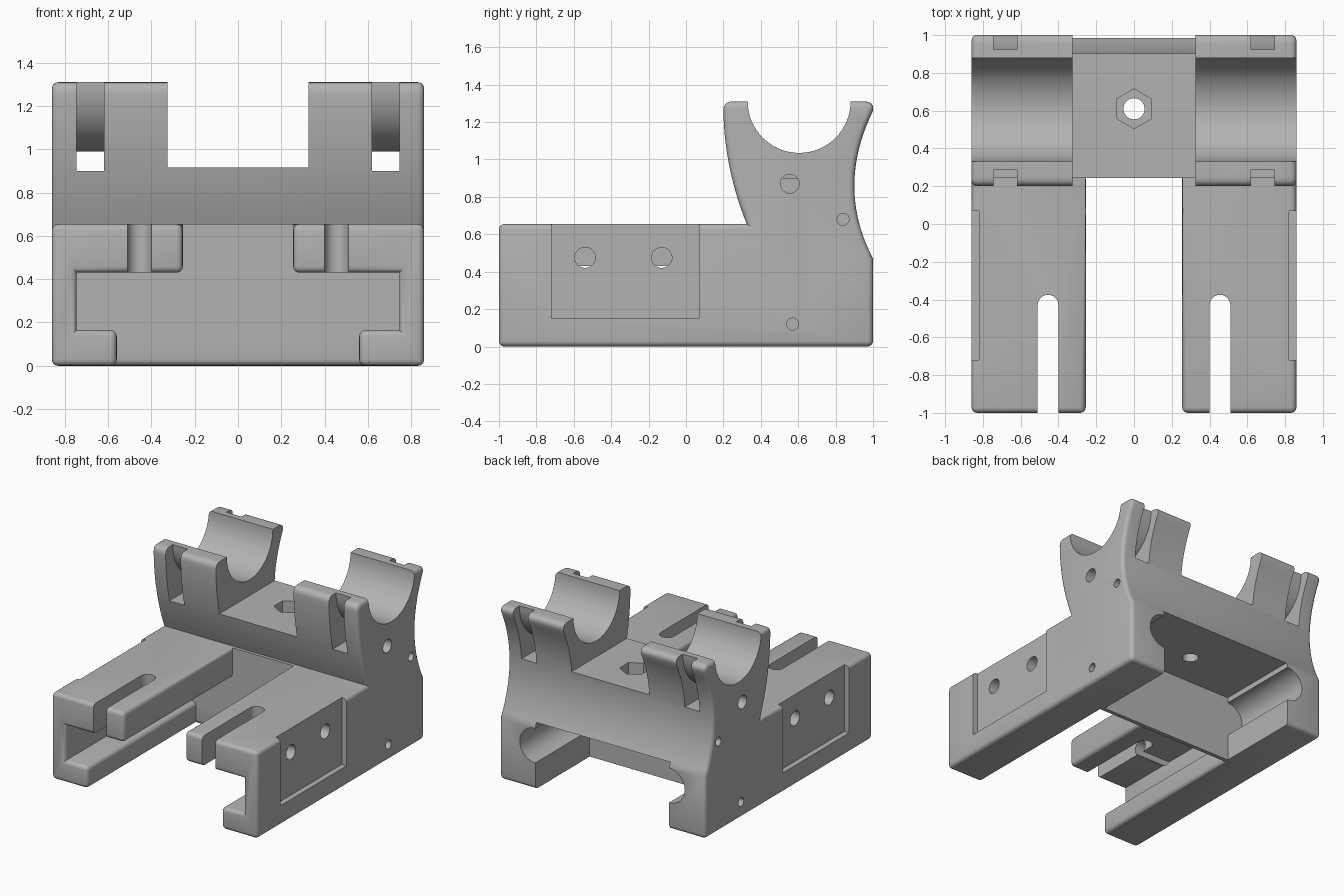
import bpy, bmesh, math
from mathutils import Vector

if "Cube" in bpy.data.objects:
    bpy.data.objects.remove(bpy.data.objects["Cube"])

grey = bpy.data.materials.new("plain grey")
grey.diffuse_color = (0.45, 0.45, 0.45, 1)
grey.use_nodes = True
grey.node_tree.nodes["Principled BSDF"].inputs["Base Color"].default_value = grey.diffuse_color


def prism(name, pts, axis, a, b):
    """Extrude a 2D outline along an axis; outline is (y,z), (x,z) or (x,y)."""
    def place(p, d):
        return {"x": (d, p[0], p[1]), "y": (p[0], d, p[1]), "z": (p[0], p[1], d)}[axis]
    bm = bmesh.new()
    lo = [bm.verts.new(place(p, a)) for p in pts]
    hi = [bm.verts.new(place(p, b)) for p in pts]
    n = len(pts)
    bm.faces.new(lo)
    bm.faces.new(hi[::-1])
    for i in range(n):
        bm.faces.new((lo[i], hi[i], hi[(i + 1) % n], lo[(i + 1) % n]))
    bmesh.ops.recalc_face_normals(bm, faces=bm.faces)
    me = bpy.data.meshes.new(name)
    bm.to_mesh(me)
    bm.free()
    ob = bpy.data.objects.new(name, me)
    bpy.context.collection.objects.link(ob)
    return ob


def rect(u0, u1, v0, v1):
    return [(u0, v0), (u1, v0), (u1, v1), (u0, v1)]


def circle(u, v, r, n=32, turn=0.0):
    return [(u + r * math.cos(turn + math.tau * i / n),
             v + r * math.sin(turn + math.tau * i / n)) for i in range(n)]


def curve(p, c, q, n):
    """Quadratic curve from p to q, bent toward c."""
    return [tuple((1 - t) ** 2 * p[k] + 2 * t * (1 - t) * c[k] + t * t * q[k] for k in (0, 1))
            for t in (i / n for i in range(n + 1))]


def boolean(ob, cutter, op="DIFFERENCE"):
    m = ob.modifiers.new("cut", "BOOLEAN")
    m.object, m.operation, m.solver = cutter, op, "EXACT"
    bpy.context.view_layer.objects.active = ob
    bpy.ops.object.modifier_apply(modifier=m.name)
    bpy.data.objects.remove(cutter, do_unlink=True)


# Body: side outline with a rising rear block, curved front and back
outline = [(-1, 0), (1, 0)]
outline += curve((1, 0.47), (0.8, 0.85), (1, 1.26), 20)
outline += curve((1, 1.26), (1.01, 1.31), (0.95, 1.31), 6)[1:]
outline += curve((0.25, 1.31), (0.2, 1.31), (0.2, 1.26), 6)
outline += curve((0.2, 1.26), (0.205, 0.95), (0.325, 0.655), 14)[1:]
outline += [(-1, 0.655)]
body = prism("cradle_mount_body", outline, "x", -0.86, 0.86)

# Front T-shaped opening that leaves two C-shaped arms
half = [(0.56, -0.1), (0.56, 0.165), (0.745, 0.165), (0.745, 0.43), (0.255, 0.43), (0.255, 0.66)]
slot = half + [(-x, z) for x, z in reversed(half)]
boolean(body, prism("cutter", slot, "y", -1.1, 0.3))

# Round the outer convex edges
bm = bmesh.new()
bm.from_mesh(body.data)
bmesh.ops.dissolve_limit(bm, angle_limit=0.01, verts=bm.verts, edges=bm.edges)
edges = []
for e in bm.edges:
    if len(e.link_faces) != 2 or e.calc_face_angle_signed() < math.radians(50):
        continue
    mid = (e.verts[0].co + e.verts[1].co) / 2
    if 0.25 < mid.y < 0.36 and mid.z > 0.5 and abs(mid.x) < 0.8:
        continue
    edges.append(e)
bmesh.ops.bevel(bm, geom=edges, offset=0.035, segments=4, profile=0.5,
                affect="EDGES", clamp_overlap=True)
bm.to_mesh(body.data)
bm.free()

# Rear channel under the block, open at the back
boolean(body, prism("cutter", rect(-0.56, 0.56, -0.1, 0.5), "y", 0.35, 1.1))

# Gap between the two cradles, then the round cradle seat
boolean(body, prism("cutter", rect(-0.325, 0.325, 0.915, 1.5), "y", 0.0, 1.2))
boolean(body, prism("cutter", circle(0.605, 1.31, 0.275, 64), "x", -1, 1))

# Nut pocket and bolt hole in the middle
boolean(body, prism("cutter", circle(0, 0.61, 0.105, 6, math.pi / 2), "z", 0.78, 1.0))
boolean(body, prism("cutter", circle(0, 0.61, 0.056), "z", 0.4, 0.85))

for s in (-1, 1):
    def side(x0, x1):
        return sorted((s * x0, s * x1))

    # Round side groove of the rear channel
    boolean(body, prism("cutter", circle(s * 0.56, 0.33, 0.13), "y", 0.351, 1.1))
    # Strap slot passing beneath the cradle seat
    strap = prism("cutter", rect(*side(0.62, 0.745), 0.9, 1.4), "y", 0.0, 1.2)
    boolean(strap, prism("core", circle(0.605, 1.31, 0.32, 64), "x", -1, 1))
    boolean(body, strap)
    # Rounded slot in the top of each arm
    end = [(s * 0.455 + 0.055 * math.cos(a), -0.43 + 0.055 * math.sin(a))
           for a in (math.pi * i / 12 for i in range(13))]
    boolean(body, prism("cutter", end + [(s * 0.455 - 0.055, -1.1), (s * 0.455 + 0.055, -1.1)],
                        "z", 0.3, 0.8))
    # Sunken side panel
    boolean(body, prism("cutter", rect(-0.72, 0.07, 0.15, 0.7), "x", *side(0.82, 1)))
    # Side holes: two in the panel, three in the rear block
    for y, z, r, depth in ((-0.54, 0.475, 0.055, 0.5), (-0.13, 0.475, 0.055, 0.5),
                           (0.555, 0.87, 0.05, 0.68), (0.84, 0.68, 0.032, 0.7),
                           (0.57, 0.12, 0.032, 0.7)):
        boolean(body, prism("cutter", circle(y, z, r, 24), "x", *side(depth, 1)))

# One flat colour, smooth shading with sharp edges kept
body.data.materials.clear()
body.data.materials.append(grey)
for p in body.data.polygons:
    p.material_index = 0
bpy.ops.object.select_all(action="DESELECT")
body.select_set(True)
bpy.context.view_layer.objects.active = body
bpy.ops.object.shade_smooth_by_angle(angle=math.radians(32))
